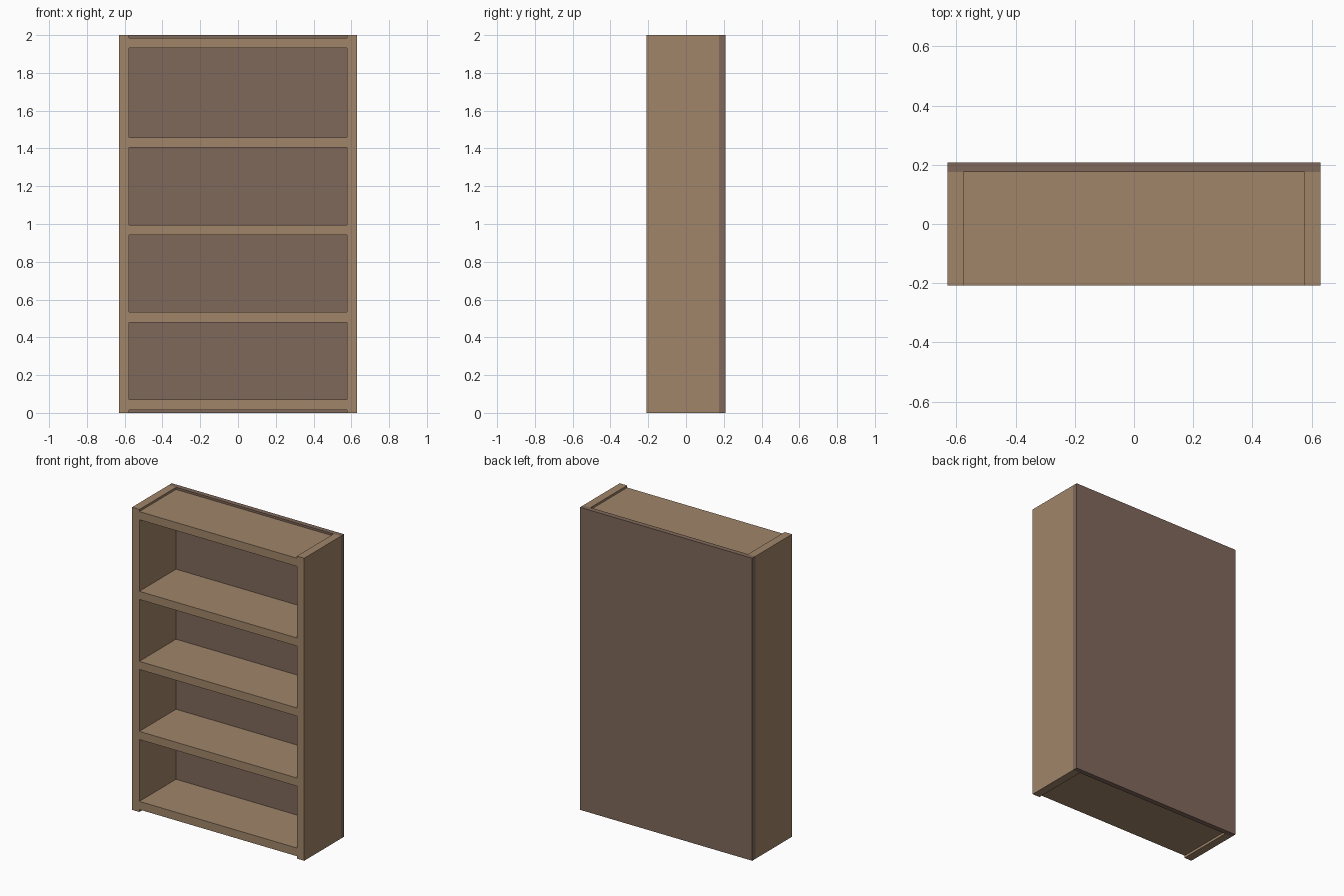
import bpy

if "Cube" in bpy.data.objects:
    bpy.data.objects.remove(bpy.data.objects["Cube"])

HALF_W, HALF_D, HEIGHT = 0.63, 0.208, 2.0
BOARD = 0.054          # thickness of sides and shelves
BACK_Y = 0.175         # front face of the back panel


def material(name, colour):
    mat = bpy.data.materials.new(name)
    mat.diffuse_color = (*colour, 1.0)
    mat.use_nodes = True
    mat.node_tree.nodes["Principled BSDF"].inputs["Base Color"].default_value = mat.diffuse_color
    return mat


def board(name, low, high, mat):
    """Rectangular board between two opposite corners."""
    bpy.ops.mesh.primitive_cube_add(size=1)
    obj = bpy.context.object
    obj.name = name
    obj.location = [(a + b) / 2 for a, b in zip(low, high)]
    obj.scale = [b - a for a, b in zip(low, high)]
    bpy.ops.object.transform_apply(location=True, scale=True)
    obj.data.materials.append(mat)
    return obj


wood = material("light_wood", (0.352, 0.235, 0.141))
dark_wood = material("dark_wood", (0.216, 0.141, 0.105))

inner = HALF_W - BOARD

# Upright side panels
board("left_side", (-HALF_W, -HALF_D, 0), (-inner, BACK_Y, HEIGHT), wood)
board("right_side", (inner, -HALF_D, 0), (HALF_W, BACK_Y, HEIGHT), wood)

# Full-width back panel
board("back_panel", (-HALF_W, BACK_Y, 0), (HALF_W, HALF_D, HEIGHT), dark_wood)

# Bottom board, three shelves and top board
names = ("bottom_board", "lower_shelf", "middle_shelf", "upper_shelf", "top_board")
for name, z in zip(names, (0.016, 0.479, 0.942, 1.405, 1.932)):
    board(name, (-inner, -HALF_D, z), (inner, BACK_Y, z + BOARD), wood)
